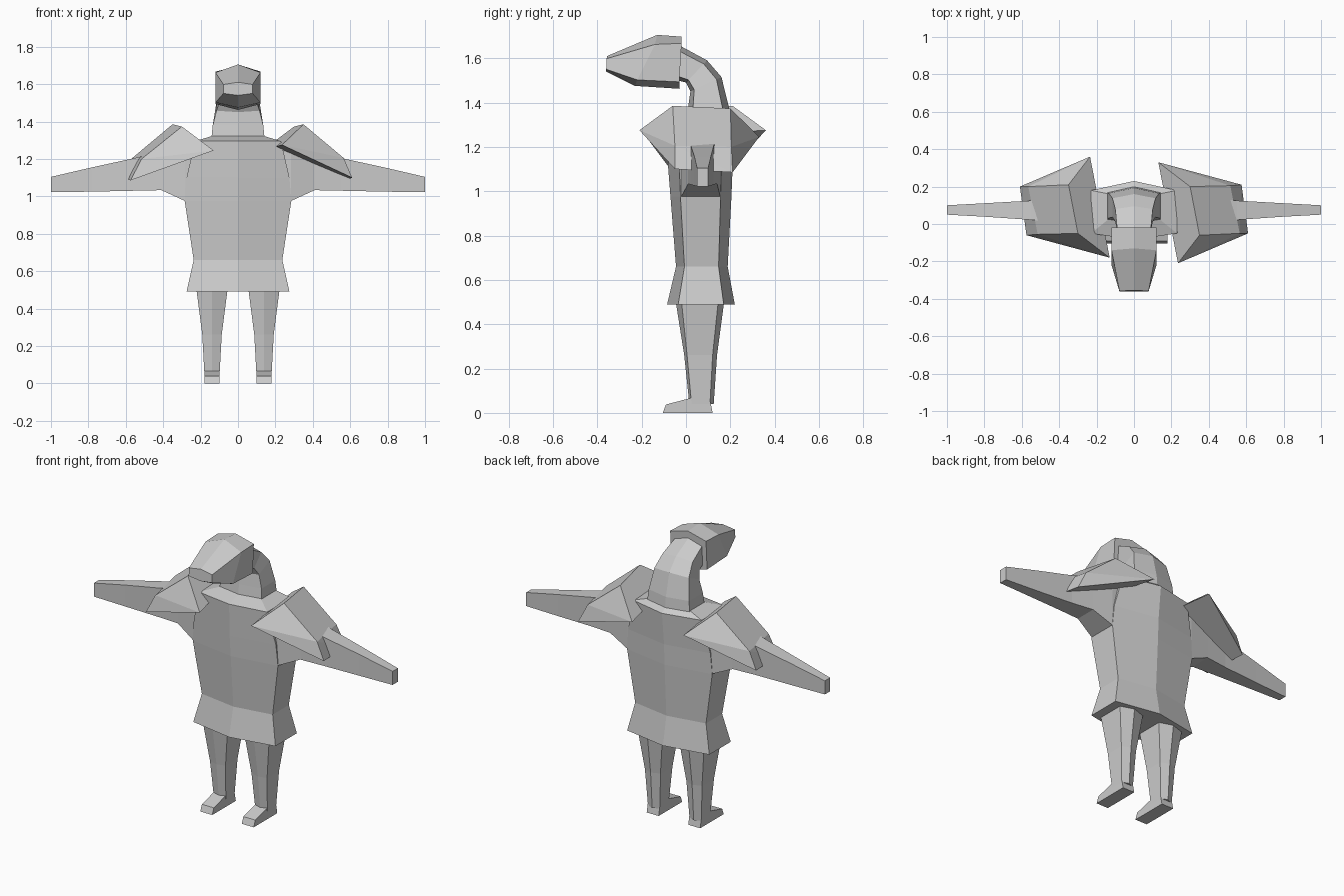
import bpy, bmesh
from mathutils import Vector

cube = bpy.data.objects.get("Cube")
if cube:
    bpy.data.objects.remove(cube, do_unlink=True)

grey = bpy.data.materials.new("plain_grey")
grey.use_nodes = True
grey.diffuse_color = (0.6, 0.6, 0.6, 1)
grey.node_tree.nodes["Principled BSDF"].inputs["Base Color"].default_value = (0.6, 0.6, 0.6, 1)
MID_Y = 0.075


def finish(bm, name):
    bmesh.ops.recalc_face_normals(bm, faces=bm.faces[:])
    mesh = bpy.data.meshes.new(name)
    bm.to_mesh(mesh)
    bm.free()
    mesh.materials.append(grey)
    obj = bpy.data.objects.new(name, mesh)
    bpy.context.collection.objects.link(obj)
    return obj


def loft(name, rings):
    """Skin a list of equal-sized point rings and cap both ends."""
    bm = bmesh.new()
    loops = [[bm.verts.new(p) for p in ring] for ring in rings]
    n = len(loops[0])
    for a, b in zip(loops, loops[1:]):
        for i in range(n):
            j = (i + 1) % n
            bm.faces.new((a[i], a[j], b[j], b[i]))
    bm.faces.new(loops[0])
    bm.faces.new(loops[-1])
    return finish(bm, name)


def hull(name, points):
    bm = bmesh.new()
    for p in points:
        bm.verts.new(p)
    bmesh.ops.convex_hull(bm, input=bm.verts[:])
    bmesh.ops.dissolve_limit(bm, angle_limit=0.03, verts=bm.verts[:], edges=bm.edges[:])
    return finish(bm, name)


def hexagon(w, F, f, b, B, cx=0):
    """Six-sided section: ridge F, side edges f and b, ridge B, all as (y, z)."""
    return [(cx, *F), (cx + w, *f), (cx + w, *b), (cx, *B), (cx - w, *b), (cx - w, *f)]


def level(z, w, F, f, b, B, cx=0):
    return hexagon(w, (F, z), (f, z), (b, z), (B, z), cx)


# Tunic with flared skirt and sloping collar
loft("tunic", [
    level(0.49, 0.275, -0.085, -0.035, 0.17, 0.22),
    level(0.66, 0.237, -0.045, -0.007, 0.147, 0.188),
    level(0.975, 0.285, -0.07, -0.025, 0.156, 0.205),
    level(1.10, 0.275, -0.08, -0.03, 0.16, 0.21),
    level(1.295, 0.23, -0.085, -0.05, 0.18, 0.23),
    level(1.325, 0.13, 0.01, 0.03, 0.16, 0.19)])

# Neck curving forward into the head
neck = []
for w, F, B in [(0.142, (0.0, 1.31), (0.2, 1.31)), (0.135, (0.01, 1.38), (0.193, 1.38)),
                (0.115, (0.02, 1.45), (0.16, 1.515)), (0.1, (0.0, 1.49), (0.095, 1.59)),
                (0.09, (-0.04, 1.5), (-0.025, 1.655))]:
    F, B = Vector(F), Vector(B)
    neck.append(hexagon(w, F, F.lerp(B, 0.12), F.lerp(B, 0.84), B))
loft("neck", neck)

# Head with tapering snout
loft("head", [
    hexagon(0.12, (-0.03, 1.462), (-0.03, 1.493), (-0.02, 1.667), (-0.02, 1.697)),
    hexagon(0.12, (-0.23, 1.475), (-0.22, 1.502), (-0.14, 1.662), (-0.13, 1.705)),
    hexagon(0.078, (-0.36, 1.54), (-0.36, 1.55), (-0.358, 1.598), (-0.355, 1.61))])

# Limbs
for side, s in (("left", 1), ("right", -1)):
    loft(side + "_arm", [
        [(s * x, y0, z0), (s * x, y1, z0), (s * x, y1, z1), (s * x, y0, z1)]
        for x, y0, y1, z0, z1 in [(0.2, -0.02, 0.155, 0.97, 1.295),
                                  (0.283, -0.022, 0.155, 0.975, 1.27),
                                  (0.41, 0.01, 0.14, 1.033, 1.24),
                                  (0.55, 0.022, 0.125, 1.03, 1.205),
                                  (0.78, 0.038, 0.112, 1.025, 1.155),
                                  (1.0, 0.05, 0.1, 1.022, 1.104)]])
    cx = s * 0.139
    loft(side + "_leg", [
        level(0.5, 0.083, -0.046, -0.02, 0.145, 0.172, cx),
        level(0.26, 0.052, -0.008, 0.005, 0.12, 0.14, cx),
        level(0.04, 0.04, 0.015, 0.025, 0.108, 0.125, cx)])
    profile = [(-0.105, 0), (-0.09, 0.038), (0.025, 0.068), (0.11, 0.05), (0.12, 0)]
    loft(side + "_foot", [[(cx + d, y, z) for y, z in profile] for d in (-0.04, 0.04)])

# Shoulder pads: the second is the first turned half way round the vertical axis
pad = [(-0.35, 0.21, 1.385), (-0.30, -0.05, 1.373), (-0.565, 0.20, 1.205),
       (-0.515, -0.055, 1.2), (-0.61, 0.20, 1.10), (-0.575, -0.06, 1.085),
       (-0.235, 0.36, 1.275), (-0.13, -0.18, 1.245)]
hull("right_shoulder_pad", pad)
hull("left_shoulder_pad", [(-x, 2 * MID_Y - y, z) for x, y, z in pad])
